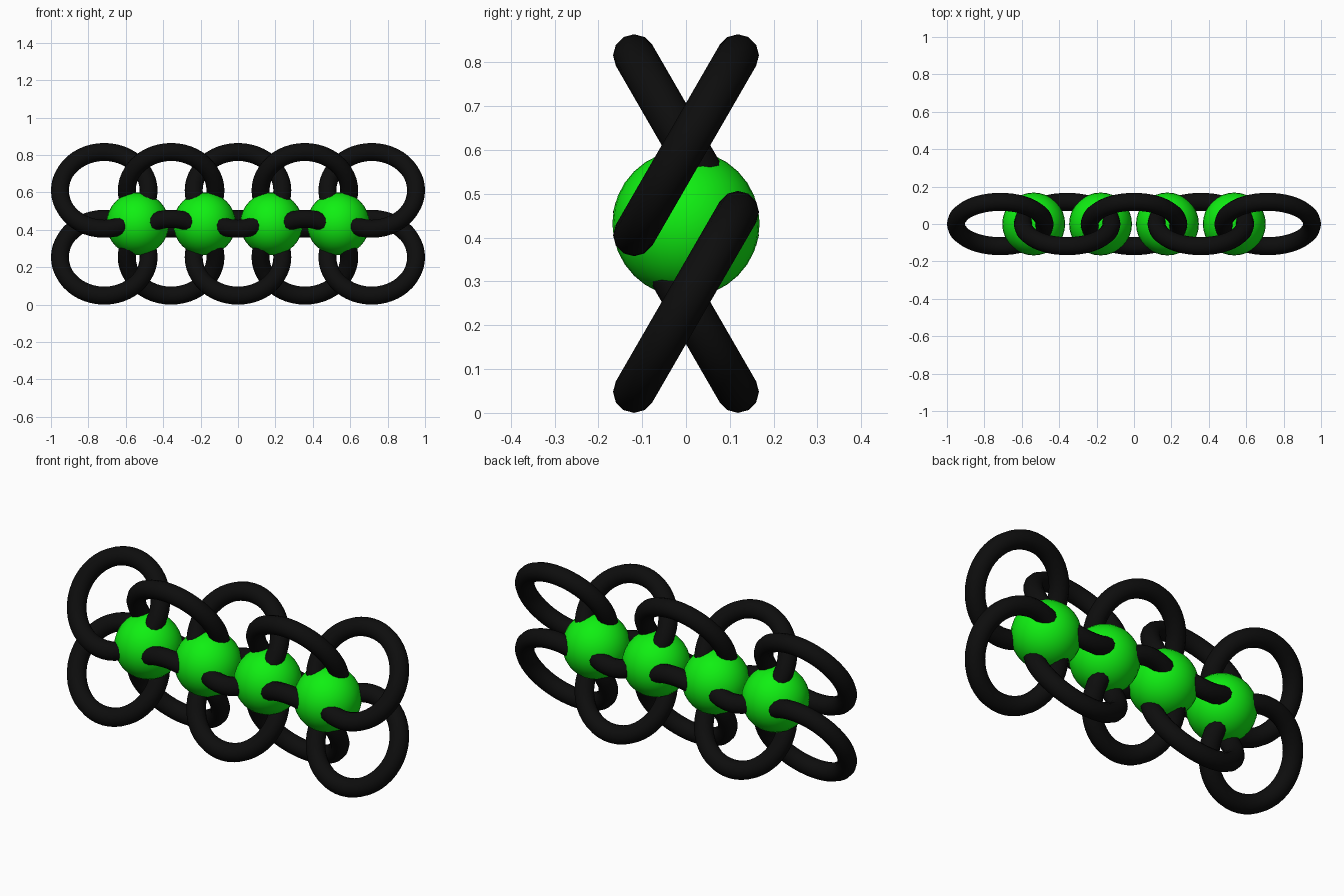
import bpy
from math import radians

if "Cube" in bpy.data.objects:
    bpy.data.objects.remove(bpy.data.objects["Cube"])

PITCH = 0.3575           # spacing of the weave
R, r = 0.237, 0.048      # ring radius and wire radius
BALL_R = 0.168
MID_Z = 0.432


def material(name, rgb):
    m = bpy.data.materials.new(name)
    m.diffuse_color = (*rgb, 1)
    m.use_nodes = True
    m.node_tree.nodes["Principled BSDF"].inputs["Base Color"].default_value = m.diffuse_color
    return m


black = material("black_rubber", (0.004, 0.004, 0.004))
green = material("green_glass", (0.005, 0.87, 0.006))


def finish(name, mat):
    ob = bpy.context.object
    ob.name = name
    ob.data.materials.append(mat)
    bpy.ops.object.shade_smooth()


# Two rows of rings, leaning alternately back and forward
for row, z in (("lower", MID_Z - PITCH / 2), ("upper", MID_Z + PITCH / 2)):
    for i in range(5):
        lean = 60 if i % 2 == 0 else -60
        bpy.ops.mesh.primitive_torus_add(
            major_radius=R, minor_radius=r, major_segments=48, minor_segments=12,
            location=((i - 2) * PITCH, 0, z), rotation=(radians(lean), 0, 0))
        finish(f"{row}_ring_{i + 1}", black)

# Balls held where four rings meet
for i in range(4):
    bpy.ops.mesh.primitive_uv_sphere_add(
        segments=32, ring_count=16, radius=BALL_R,
        location=((i - 1.5) * PITCH, 0, MID_Z))
    finish(f"ball_{i + 1}", green)
